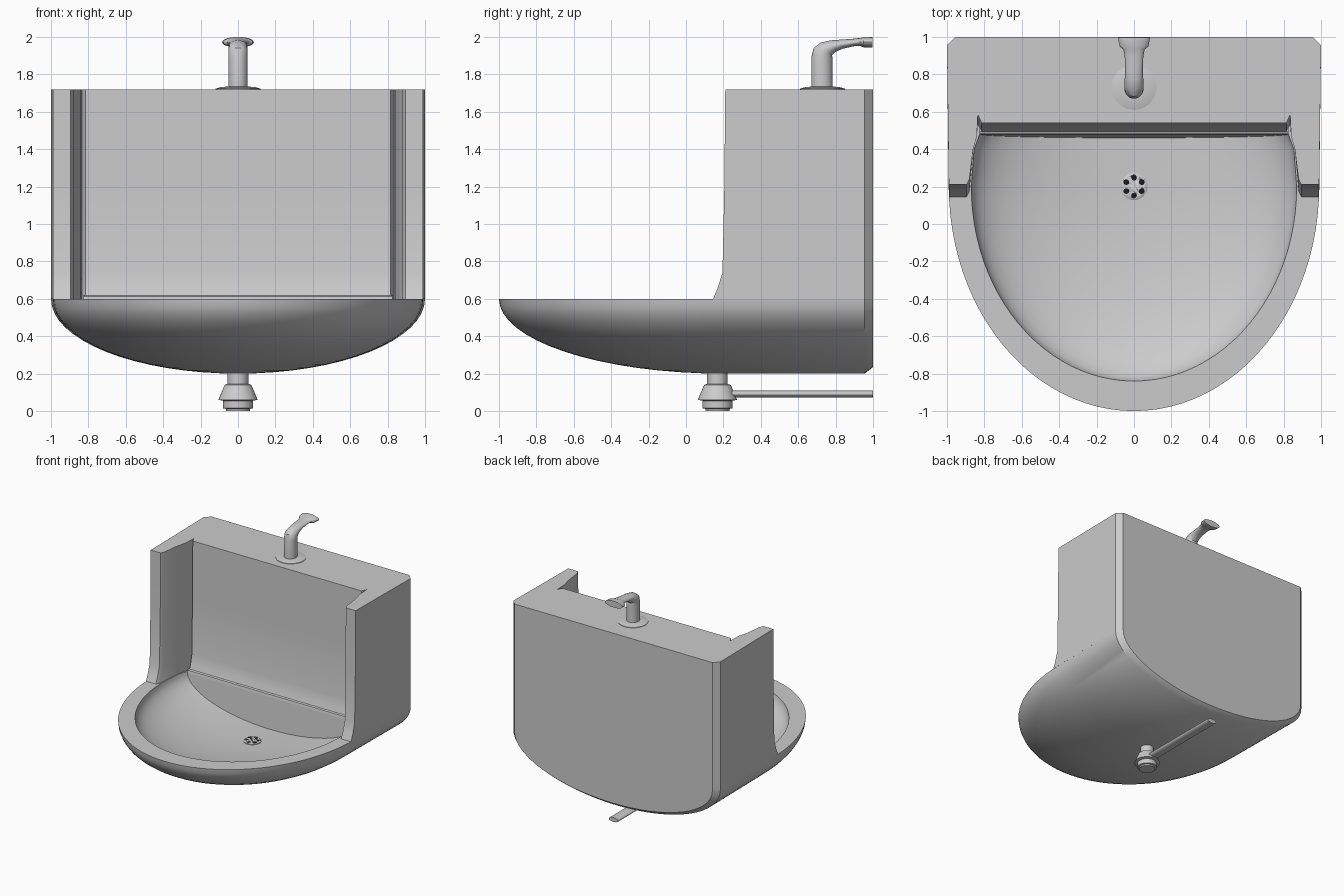
import bpy, bmesh
from math import sin, cos, pi, radians
from mathutils import Vector

if "Cube" in bpy.data.objects:
    bpy.data.objects.remove(bpy.data.objects["Cube"])


def loft(name, rings, smooth=35):
    """Skin closed rings of equal length and cap both ends."""
    bm = bmesh.new()
    vs = [[bm.verts.new(p) for p in r] for r in rings]
    n = len(vs[0])
    for a, b in zip(vs, vs[1:]):
        for i in range(n):
            j = (i + 1) % n
            bm.faces.new((a[i], a[j], b[j], b[i]))
    bm.faces.new(vs[0])
    bm.faces.new(vs[-1])
    bmesh.ops.remove_doubles(bm, verts=bm.verts, dist=0.0005)
    bmesh.ops.recalc_face_normals(bm, faces=bm.faces)
    me = bpy.data.meshes.new(name)
    bm.to_mesh(me)
    bm.free()
    ob = bpy.data.objects.new(name, me)
    bpy.context.collection.objects.link(ob)
    bpy.ops.object.select_all(action='DESELECT')
    ob.select_set(True)
    bpy.context.view_layer.objects.active = ob
    bpy.ops.object.shade_smooth_by_angle(angle=radians(smooth))
    return ob


def turned(name, y, profile, x=0, n=32):
    """Round part about a vertical axis from (radius, z) pairs."""
    return loft(name, [[(x + r * cos(2 * pi * i / n), y + r * sin(2 * pi * i / n), z)
                        for i in range(n)] for r, z in profile])


def swept(name, stations, n=24):
    """Oval sections (y, z, tilt, half width, half height) along a path in the yz plane."""
    rings = []
    for y, z, tilt, w, h in stations:
        t = radians(tilt)
        up = Vector((0, -sin(t), cos(t)))
        rings.append([Vector((w * cos(2 * pi * i / n), y, z)) + up * h * sin(2 * pi * i / n)
                      for i in range(n)])
    return loft(name, rings)


# Basin: rounded hull from below, flat rim, hollow bowl
def d_ring(a, b, scale, z, back, z_back=None):
    pts = [(-a * scale * cos(pi * i / 48), 0.2 - b * scale * sin(pi * i / 48), z)
           for i in range(49)]
    (x1, y1), (x2, y2) = back
    zb = z if z_back is None else z_back
    return pts + [(x1 * scale, y1, z), (x2 * scale, y2, zb),
                  (-x2 * scale, y2, zb), (-x1 * scale, y1, z)]


rings = []
for k in range(17):
    t = pi / 2 * (1 - k / 16)
    rings.append(d_ring(0.99, 1.2, cos(t), 0.6 - 0.4 * sin(t),
                        ((1, 0.955), (0.955, 1)), 0.6 - 0.365 * sin(t)))
for k in range(15):
    t = pi / 2 * k / 14
    rings.append(d_ring(0.87, 1.04, cos(t), 0.6 - 0.28 * sin(t),
                        ((0.855, 0.40), (0.825, 0.48 - 0.02 * sin(t)))))
loft("basin", rings, 40)

# Back block with two side wings, flaring at the foot
rings = []
for z, front, wall in ((0.6, 0.145, 0.49), (0.66, 0.17, 0.51), (0.74, 0.195, 0.528), (1.2, 0.205, 0.535), (1.72, 0.21, 0.54)):
    half = [(0.955, 1), (1, 0.955), (0.99, front), (0.895, front), (0.88, front + 0.03),
            (0.86, 0.40), (0.84, 0.47), (0.835, wall + 0.045), (0.815, wall)]
    rings.append([(x, y, z) for x, y in half] + [(-x, y, z) for x, y in reversed(half)])
loft("back_block", rings, 25)

# Ledge at the foot of the back wall
loft("wall_ledge", [[(x, 0.478, 0.59), (x, 0.482, 0.612), (x, 0.495, 0.618),
                     (x, 0.515, 0.61), (x, 0.515, 0.59)] for x in (-0.825, 0.825)])

# Tap: base disc, then a column bending back to a flared end
turned("tap_base", 0.73, [(0.12, 1.715), (0.12, 1.724), (0.09, 1.732), (0.056, 1.735)])
swept("tap_pipe", [
    (0.727, 1.72, 90, 0.052, 0.057), (0.727, 1.89, 90, 0.052, 0.057),
    (0.733, 1.918, 65, 0.052, 0.056), (0.75, 1.935, 40, 0.051, 0.046),
    (0.785, 1.95, 20, 0.049, 0.034), (0.83, 1.961, 11, 0.047, 0.025),
    (0.90, 1.971, 4, 0.05, 0.020), (0.935, 1.973, 0, 0.058, 0.022),
    (0.95, 1.972, 0, 0.078, 0.028), (0.998, 1.972, 0, 0.085, 0.028)])

# Drain grate with six holes over a dark disc
grate = turned("drain_grate", 0.2, [(0.072, 0.31), (0.072, 0.326), (0.062, 0.332)])
cut = grate.modifiers.new("holes", 'BOOLEAN')
cut.operation = 'DIFFERENCE'
cut.operand_type = 'COLLECTION'
holes = bpy.data.collections.new("hole_cutters")
bpy.context.scene.collection.children.link(holes)
for i in range(6):
    a = pi / 6 + i * pi / 3
    ob = turned("hole_cutter", 0.2 + 0.048 * sin(a), [(0.015, 0.325), (0.015, 0.36)],
                0.048 * cos(a), 16)
    bpy.context.collection.objects.unlink(ob)
    holes.objects.link(ob)
    ob.hide_render = True
    ob.hide_viewport = True
cut.collection = holes
dark = bpy.data.materials.new("dark")
dark.diffuse_color = (0.01, 0.01, 0.01, 1)
dark.use_nodes = True
dark.node_tree.nodes["Principled BSDF"].inputs["Base Color"].default_value = dark.diffuse_color
disc = turned("drain_dark", 0.2, [(0.065, 0.322), (0.065, 0.327)])
disc.data.materials.append(dark)

# Trap and waste pipe underneath
turned("trap", 0.168, [(0.055, 0.25), (0.055, 0.145), (0.07, 0.14), (0.075, 0.132), (0.105, 0.06),
                       (0.08, 0.055), (0.08, 0.015), (0.065, 0.012), (0.065, 0)])
swept("waste_pipe", [(0.2, 0.092, 0, 0.045, 0.019), (1.0, 0.092, 0, 0.045, 0.019)])
